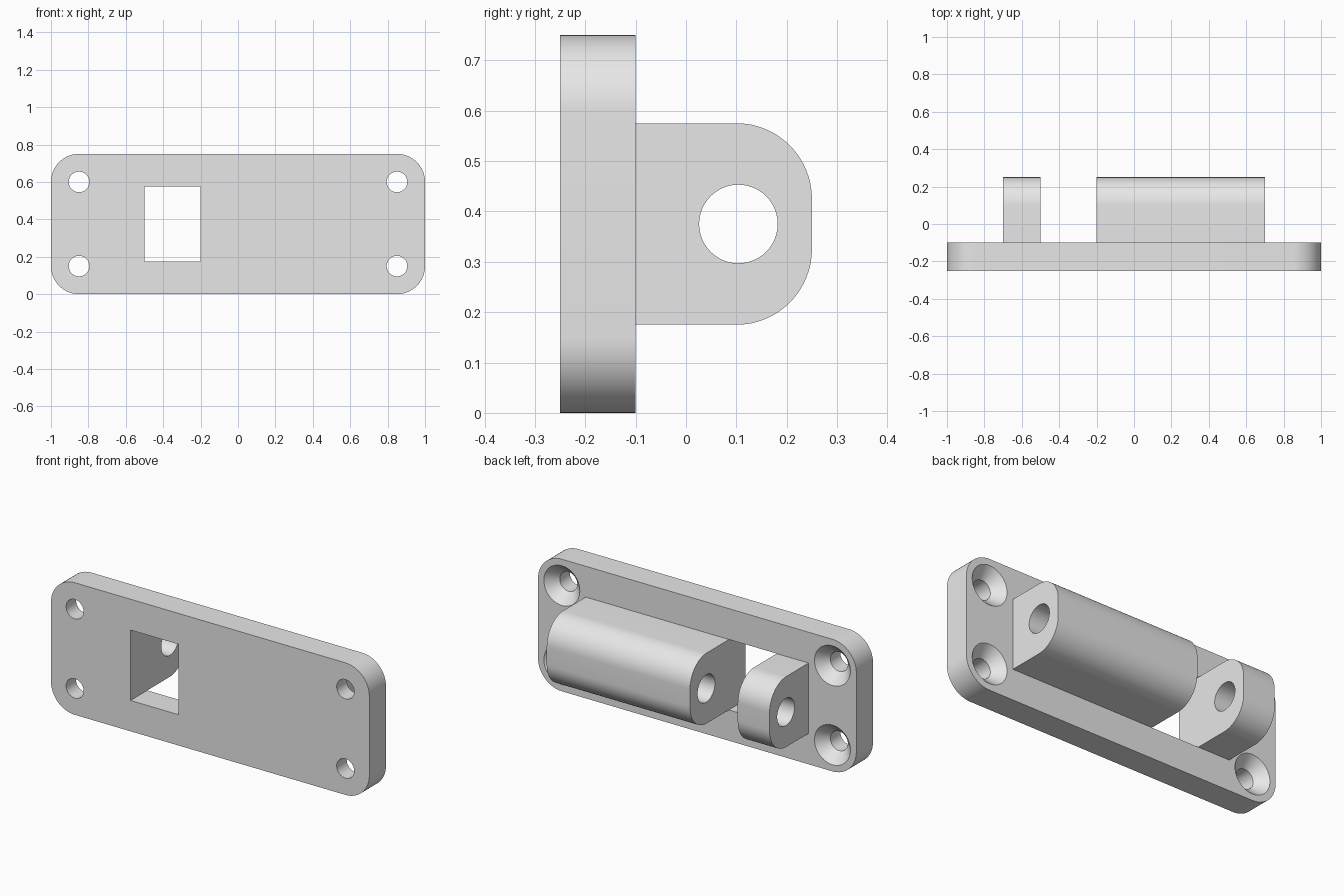
import bpy, bmesh
from math import sin, cos, pi
from mathutils import Vector

cube = bpy.data.objects.get("Cube")
if cube:
    bpy.data.objects.remove(cube, do_unlink=True)

grey = bpy.data.materials.new("light grey")
grey.use_nodes = True
colour = (0.8, 0.8, 0.8, 1)
grey.diffuse_color = colour
grey.node_tree.nodes["Principled BSDF"].inputs["Base Color"].default_value = colour

MID_Z = 0.375
BACK = -0.1        # rear face of the plate
FRONT = -0.25
SLOT = (-0.5, -0.2)


def make_object(name, bm):
    bmesh.ops.recalc_face_normals(bm, faces=bm.faces)
    mesh = bpy.data.meshes.new(name)
    bm.to_mesh(mesh)
    bm.free()
    mesh.materials.append(grey)
    obj = bpy.data.objects.new(name, mesh)
    bpy.context.collection.objects.link(obj)
    return obj


def extrude(name, points, offset):
    """Solid from a closed outline pushed along an offset."""
    bm = bmesh.new()
    face = bm.faces.new([bm.verts.new(p) for p in points])
    moved = bmesh.ops.extrude_face_region(bm, geom=[face], use_keep_orig=True)["geom"]
    verts = [v for v in moved if isinstance(v, bmesh.types.BMVert)]
    bmesh.ops.translate(bm, verts=verts, vec=Vector(offset))
    return make_object(name, bm)


def rounded(a0, a1, b0, b1, radii, steps=16):
    """Rectangle outline with one radius per corner, from (a1, b1) round."""
    corners = [(a1, b1, 1, 1), (a0, b1, -1, 1), (a0, b0, -1, -1), (a1, b0, 1, -1)]
    outline = []
    for i, ((a, b, sa, sb), r) in enumerate(zip(corners, radii)):
        count = steps if r else 0
        for k in range(count + 1):
            t = (i + k / max(count, 1)) * pi / 2
            outline.append((a - sa * r + r * cos(t), b - sb * r + r * sin(t)))
    return outline


def lathe(name, profile, place, sides=48):
    """Turned cutter: profile of (radius, distance); place maps to 3D."""
    bm = bmesh.new()
    rings = [[bm.verts.new(place(r * cos(2 * pi * k / sides), r * sin(2 * pi * k / sides), d))
              for k in range(sides)] for r, d in profile]
    for low, high in zip(rings, rings[1:]):
        for k in range(sides):
            n = (k + 1) % sides
            bm.faces.new((low[k], low[n], high[n], high[k]))
    bm.faces.new(rings[0])
    bm.faces.new(rings[-1])
    return make_object(name, bm)


def cut(obj, cutter):
    bpy.context.view_layer.objects.active = obj
    mod = obj.modifiers.new("cut", "BOOLEAN")
    mod.operation = "DIFFERENCE"
    mod.solver = "EXACT"
    mod.object = cutter
    bpy.ops.object.modifier_apply(modifier=mod.name)
    bpy.data.objects.remove(cutter, do_unlink=True)


# Mounting plate with rounded corners
outline = rounded(-1, 1, 0, 0.75, [0.15] * 4)
plate = extrude("mounting_plate", [(x, FRONT, z) for x, z in outline], (0, BACK - FRONT, 0))

# Rectangular window between the lugs
window = rounded(*SLOT, MID_Z - 0.2, MID_Z + 0.2, [0] * 4)
cut(plate, extrude("window_cutter", [(x, -0.4, z) for x, z in window], (0, 0.5, 0)))

# Countersunk screw holes, widening towards the rear
screw = [(0.055, -0.4), (0.055, BACK - 0.06), (0.161, BACK + 0.05)]
for sx in (-1, 1):
    for sz in (-1, 1):
        cut(plate, lathe("screw_cutter", screw,
                         lambda u, v, d: (sx * 0.85 + u, d, MID_Z + sz * 0.225 + v)))

# Lugs on the rear, with rounded ends and a bored pin hole
parts = [plate]
for name, x0, x1 in (("short_lug", -0.7, SLOT[0]), ("long_lug", SLOT[1], 0.7)):
    side = rounded(BACK, 0.25, MID_Z - 0.2, MID_Z + 0.2, [0.15, 0, 0, 0.15])
    lug = extrude(name, [(x0, y, z) for y, z in side], (x1 - x0, 0, 0))
    cut(lug, lathe("pin_cutter", [(0.078, x0 - 0.1), (0.078, x1 + 0.1)],
                   lambda u, v, d: (d, 0.104 + u, MID_Z + v)))
    parts.append(lug)

# Smooth the curved walls, keep the edges crisp
bpy.ops.object.select_all(action="DESELECT")
for obj in parts:
    obj.select_set(True)
bpy.context.view_layer.objects.active = plate
bpy.ops.object.shade_smooth_by_angle(angle=pi / 6)
